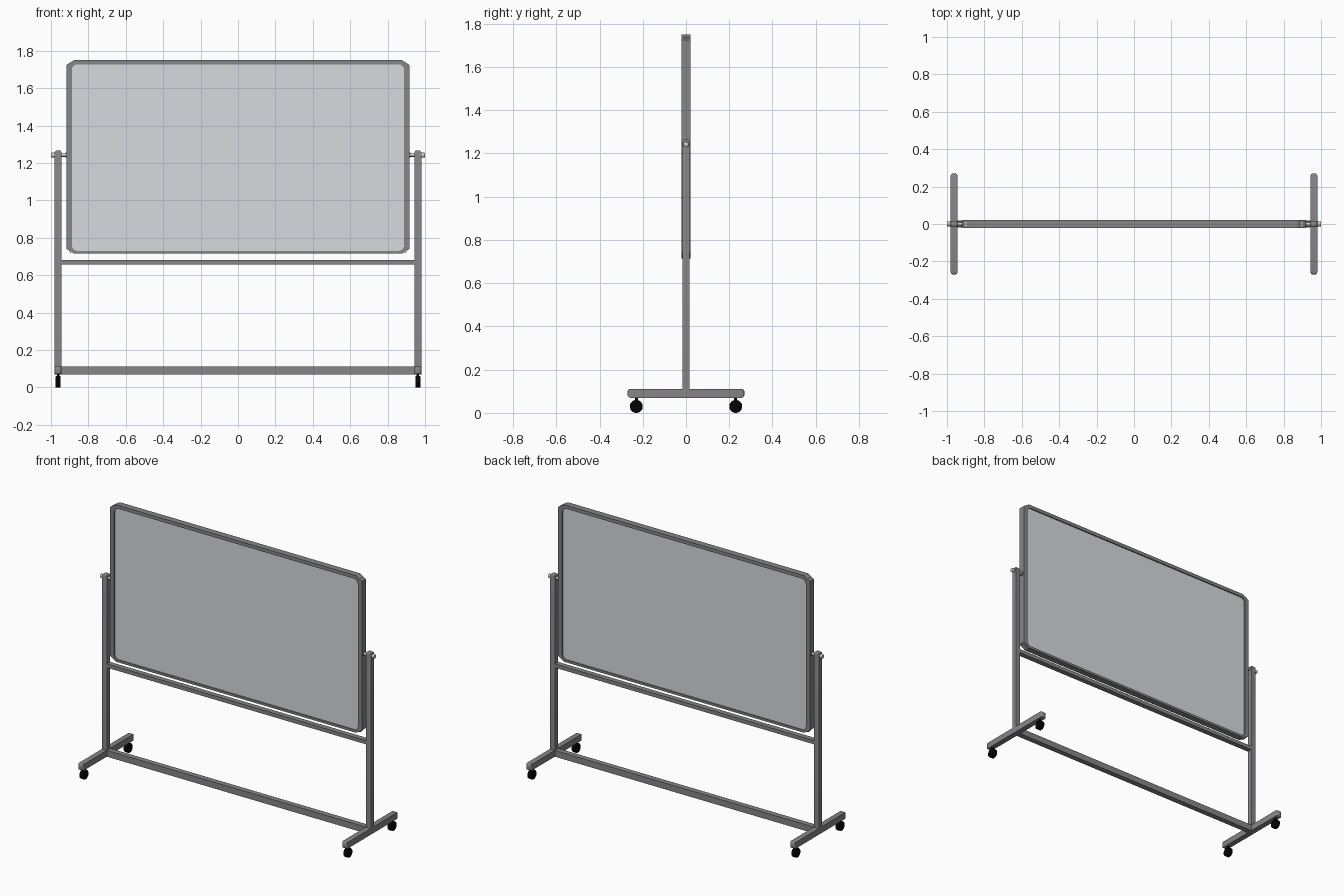
import bpy, bmesh, math
from mathutils import Matrix, Vector

if "Cube" in bpy.data.objects:
    bpy.data.objects.remove(bpy.data.objects["Cube"])


def material(name, rgb):
    m = bpy.data.materials.new(name)
    m.diffuse_color = (*rgb, 1)
    m.use_nodes = True
    m.node_tree.nodes["Principled BSDF"].inputs["Base Color"].default_value = m.diffuse_color
    return m


GREY = material("grey_metal", (0.24, 0.232, 0.243))
BOARD = material("board_grey", (0.69, 0.70, 0.735))
BLACK = material("black_rubber", (0.001, 0.001, 0.001))
PIN = material("light_metal", (0.6, 0.6, 0.62))


def finish(name, bm, mat, smooth=False):
    bmesh.ops.recalc_face_normals(bm, faces=bm.faces)
    me = bpy.data.meshes.new(name)
    bm.to_mesh(me)
    bm.free()
    me.materials.append(mat)
    ob = bpy.data.objects.new(name, me)
    bpy.context.collection.objects.link(ob)
    if smooth:
        bpy.ops.object.select_all(action='DESELECT')
        bpy.context.view_layer.objects.active = ob
        ob.select_set(True)
        bpy.ops.object.shade_smooth_by_angle(angle=math.radians(35))
    return ob


def box(name, lo, hi, mat, round_ends=None, radius=0.01):
    """Box from corner to corner; round_ends(midpoint) picks edges to bevel."""
    lo, hi = Vector(lo), Vector(hi)
    bm = bmesh.new()
    bmesh.ops.create_cube(bm, size=1, matrix=Matrix.Translation((lo + hi) / 2)
                          @ Matrix.Diagonal((*(hi - lo), 1)))
    if round_ends:
        edges = [e for e in bm.edges if round_ends((e.verts[0].co + e.verts[1].co) / 2)]
        bmesh.ops.bevel(bm, geom=edges, offset=radius, segments=3, profile=0.5, affect='EDGES')
    return finish(name, bm, mat, bool(round_ends))


def cylinder_x(name, x0, x1, y, z, r, mat, sides=24, bevel=0.0):
    bm = bmesh.new()
    bmesh.ops.create_cone(bm, cap_ends=True, segments=sides, radius1=r, radius2=r,
                          depth=abs(x1 - x0),
                          matrix=Matrix.Translation(((x0 + x1) / 2, y, z))
                          @ Matrix.Rotation(math.pi / 2, 4, 'Y'))
    if bevel:
        rims = [e for e in bm.edges if any(len(f.verts) > 4 for f in e.link_faces)]
        bmesh.ops.bevel(bm, geom=rims, offset=bevel, segments=2, profile=0.5, affect='EDGES')
    return finish(name, bm, mat, True)


# Board frame: chamfered outer outline, rounded inner outline
X, Z0, Z1, D, N = 0.917, 0.715, 1.75, 0.021, 6
ix, iz0, iz1, r = 0.888, 0.73, 1.727, 0.03
outer, inner = [], []
for k, (sx, sz) in enumerate([(1, 1), (-1, 1), (-1, -1), (1, -1)]):
    oz, nz = (Z1, iz1) if sz > 0 else (Z0, iz0)
    a = Vector((sx * X, oz - sz * 0.026))
    b = Vector((sx * (X - 0.042), oz))
    if k % 2:
        a, b = b, a
    for i in range(N):
        t = i / (N - 1)
        outer.append(a.lerp(b, t))
        ang = math.pi / 2 * (k + t)
        inner.append(Vector((sx * (ix - r) + r * math.cos(ang),
                             nz - sz * r + r * math.sin(ang))))
bm = bmesh.new()
rings = [[bm.verts.new((p.x, y, p.y)) for p in loop]
         for loop, y in ((outer, -D), (inner, -D), (inner, D), (outer, D))]
for j in range(4):
    a, b = rings[j], rings[(j + 1) % 4]
    for i in range(len(a)):
        n = (i + 1) % len(a)
        bm.faces.new((a[i], a[n], b[n], b[i]))
finish("board_frame", bm, GREY)

# Writing surface, recessed on both sides
box("writing_panel", (-0.9, -0.013, 0.722), (0.9, 0.013, 1.738), BOARD)

# Cross rails
box("middle_rail", (-0.95, -0.017, 0.656), (0.95, 0.017, 0.681), GREY)
box("lower_rail", (-0.95, -0.018, 0.07), (0.95, 0.018, 0.111), GREY)

for s, side in ((-1, "left"), (1, "right")):
    cx = s * 0.962
    # Post with a rounded top cap
    box(side + "_post", (cx - 0.018, -0.017, 0.09), (cx + 0.018, 0.017, 1.267), GREY,
        lambda m: m.z > 1.26, 0.012)
    # Foot bar with rounded ends
    box(side + "_foot", (cx - 0.018, -0.27, 0.07), (cx + 0.018, 0.27, 0.111), GREY,
        lambda m: abs(m.y) > 0.26, 0.012)
    # Pivot pin, washer and outer knob
    cylinder_x(side + "_pivot_pin", s * 0.9, s * 0.995, 0, 1.242, 0.009, PIN)
    cylinder_x(side + "_pivot_washer", s * 0.915, s * 0.922, 0, 1.242, 0.014, GREY)
    cylinder_x(side + "_pivot_knob", s * 0.979, s * 1.0, 0, 1.242, 0.013, PIN, bevel=0.003)
    # Casters
    for t, end in ((-1, "front"), (1, "back")):
        y, tag = t * 0.23, f"{side}_{end}_caster"
        cylinder_x(tag + "_wheel", cx - 0.014, cx + 0.014, y, 0.03, 0.03, BLACK, bevel=0.003)
        bm = bmesh.new()
        bmesh.ops.create_cone(bm, cap_ends=True, segments=16, radius1=0.007, radius2=0.007,
                              depth=0.035, matrix=Matrix.Translation((cx, y, 0.06)))
        finish(tag + "_stem", bm, BLACK, True)
